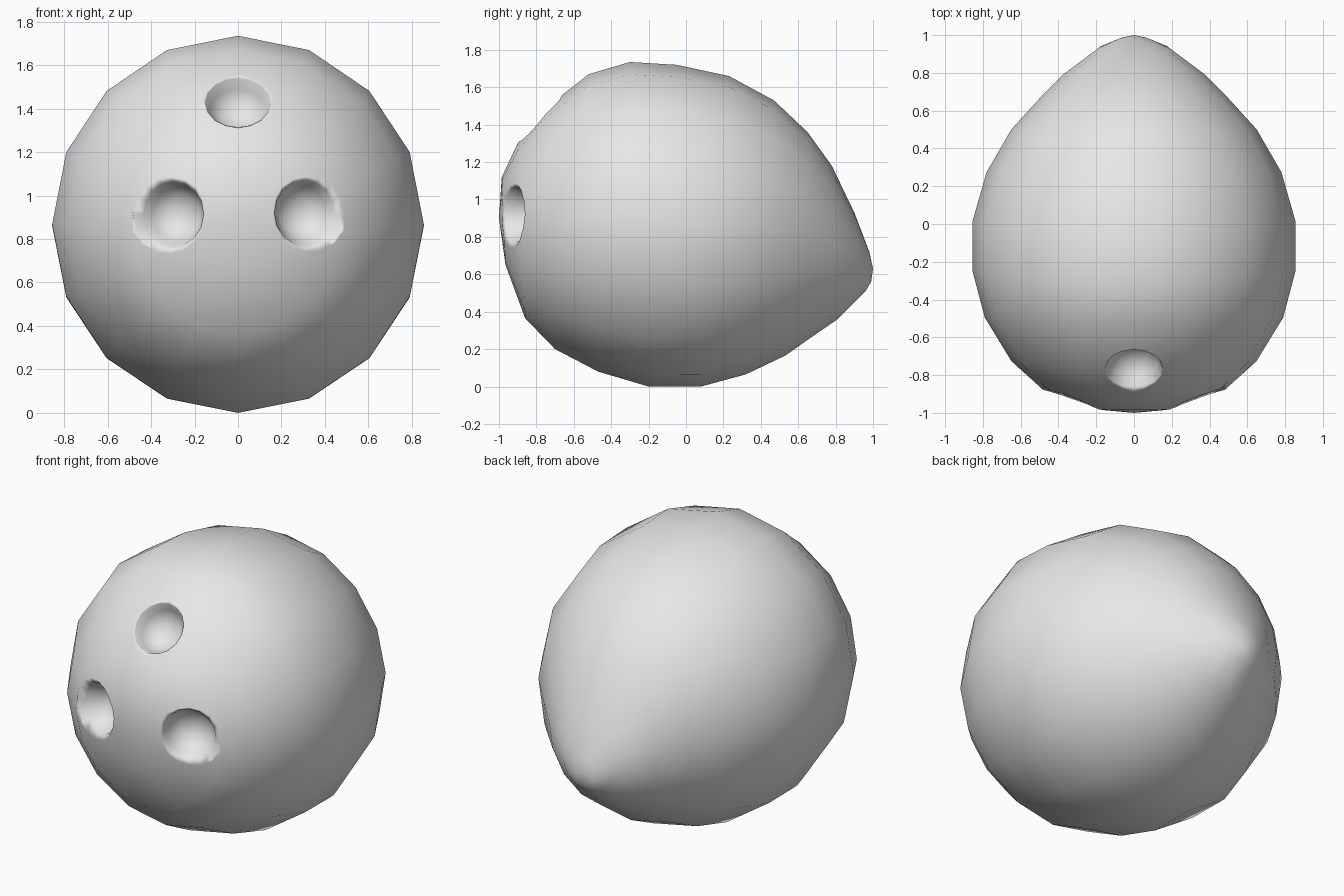
import bpy
import bmesh
from math import sin, cos, tau
from mathutils import Vector
from mathutils.bvhtree import BVHTree
from mathutils.geometry import barycentric_transform

old = bpy.data.objects.get("Cube")
if old:
    bpy.data.objects.remove(old, do_unlink=True)

SIDES = 16


def loft(start, rings, end):
    """Closed triangulated skin: pole, loops of points, pole."""
    bm = bmesh.new()
    loops = [[bm.verts.new(p) for p in ring] for ring in rings]
    for pole, loop in ((start, loops[0]), (end, loops[-1])):
        tip = bm.verts.new(pole)
        for i in range(SIDES):
            bm.faces.new((tip, loop[i], loop[(i + 1) % SIDES]))
    for a, b in zip(loops, loops[1:]):
        for i in range(SIDES):
            j = (i + 1) % SIDES
            bm.faces.new((a[i], a[j], b[j], b[i]))
    bmesh.ops.recalc_face_normals(bm, faces=bm.faces)
    bmesh.ops.triangulate(bm, faces=bm.faces)
    bm.normal_update()
    return bm


def add_object(name, bm):
    mesh = bpy.data.meshes.new(name)
    bm.to_mesh(mesh)
    ob = bpy.data.objects.new(name, mesh)
    bpy.context.collection.objects.link(ob)
    return ob


def shell_ring(y_top, z_top, y_low, z_low, width):
    """Slanted elliptical section, starting at its top point."""
    top, low = Vector((0, y_top, z_top)), Vector((0, y_low, z_low))
    mid, up = (top + low) / 2, (top - low) / 2
    return [mid + up * cos(tau * i / SIDES) + Vector((width * sin(tau * i / SIDES), 0, 0))
            for i in range(SIDES)]


# Shell: top y, z, bottom y, z and half width of each section, front to back
SECTIONS = [
    (-.985, 1.12, -.965, .65, .25),
    (-.90, 1.30, -.86, .365, .48),
    (-.75, 1.49, -.70, .20, .65),
    (-.52, 1.67, -.47, .08, .79),
    (-.30, 1.735, -.20, 0, .855),
    (-.05, 1.72, .08, 0, .855),
    (.23, 1.66, .32, .065, .78),
    (.47, 1.53, .53, .165, .65),
    (.65, 1.36, .68, .27, .50),
    (.78, 1.18, .81, .36, .37),
    (.90, .93, .96, .51, .19),
    (.98, .72, .99, .56, .07),
]
shell_bm = loft((0, -1, .9), [shell_ring(*s) for s in SECTIONS], (0, 1, .63))
shell = add_object("shell", shell_bm)

# Three bowl-shaped hollows with flared rims
BOWL = [(.08, -.145), (.13, -.09), (.15, -.035), (.19, 0), (.26, .06)]


def cut_hollow(centre, direction):
    centre, axis = Vector(centre), Vector(direction).normalized()
    turn = axis.to_track_quat('Z', 'Y')
    rings = [[centre + turn @ Vector((r * cos(tau * i / SIDES), r * sin(tau * i / SIDES), h))
              for i in range(SIDES)] for r, h in BOWL]
    bm = loft(centre - axis * .16, rings, centre + axis * .06)
    cutter = add_object("hollow_cutter", bm)
    bm.free()
    cutter.hide_render = True
    mod = shell.modifiers.new("hollow", 'BOOLEAN')
    mod.operation, mod.solver, mod.object = 'DIFFERENCE', 'EXACT', cutter
    bpy.ops.object.modifier_apply(modifier=mod.name)
    bpy.data.objects.remove(cutter, do_unlink=True)


bpy.ops.object.select_all(action='DESELECT')
bpy.context.view_layer.objects.active = shell
shell.select_set(True)
cut_hollow((-.31, -.94, .915), (-.4, -.9, 0))
cut_hollow((.32, -.94, .92), (.4, -.9, 0))
cut_hollow((0, -.79, 1.45), (0, -.75, .66))

# Smooth shading, keeping the uncut surface's normals around the rims
bpy.ops.object.shade_smooth()
tree = BVHTree.FromBMesh(shell_bm)
shell_bm.faces.ensure_lookup_table()
normals = []
for v in shell.data.vertices:
    point, _, index, distance = tree.find_nearest(v.co)
    normal = v.normal.copy()
    if distance < 1e-4:
        corners = shell_bm.faces[index].verts
        normal = barycentric_transform(point, *[c.co for c in corners],
                                       *[c.normal for c in corners]).normalized()
    normals.append(normal)
shell.data.normals_split_custom_set_from_vertices(normals)
shell_bm.free()

# Plain grey colour
grey = bpy.data.materials.new("light_grey")
grey.use_nodes = True
grey.diffuse_color = (.8, .8, .8, 1)
grey.node_tree.nodes["Principled BSDF"].inputs["Base Color"].default_value = (.8, .8, .8, 1)
shell.data.materials.clear()
shell.data.materials.append(grey)
